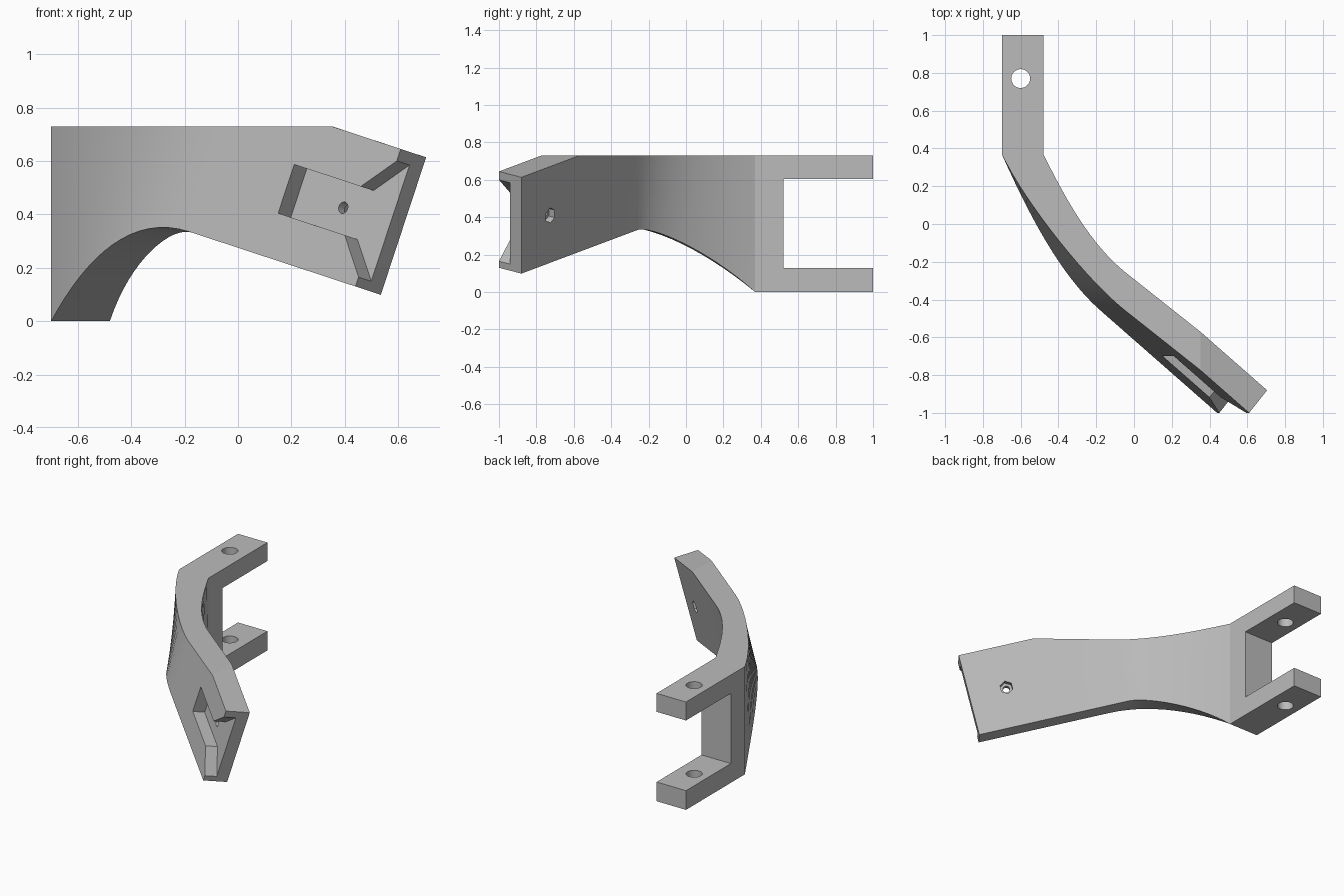
import bpy, bmesh, math
from mathutils import Vector as V, Matrix

cube = bpy.data.objects.get("Cube")
if cube:
    bpy.data.objects.remove(cube, do_unlink=True)

gray = bpy.data.materials.new("light gray")
gray.use_nodes = True
gray.diffuse_color = (0.5, 0.5, 0.5, 1)
gray.node_tree.nodes["Principled BSDF"].inputs["Base Color"].default_value = (0.5, 0.5, 0.5, 1)


def loft(name, rings):
    """Skin a closed solid through equal-length rings of points."""
    bm = bmesh.new()
    loops = [[bm.verts.new(p) for p in ring] for ring in rings]
    n = len(loops[0])
    for a, b in zip(loops, loops[1:]):
        for i in range(n):
            j = (i + 1) % n
            bm.faces.new((a[i], a[j], b[j], b[i]))
    bm.faces.new(loops[0])
    bm.faces.new(loops[-1])
    bmesh.ops.recalc_face_normals(bm, faces=bm.faces)
    mesh = bpy.data.meshes.new(name)
    bm.to_mesh(mesh)
    bm.free()
    mesh.materials.append(gray)
    obj = bpy.data.objects.new(name, mesh)
    bpy.context.collection.objects.link(obj)
    return obj


def bezier(p, t):
    u = 1 - t
    return p[0]*u**3 + p[1]*3*u*u*t + p[2]*3*u*t*t + p[3]*t**3


# Frame of the tilted arm: along it, up its end edge, and out of its front face
up = V((0.313, 0, 0.95)).normalized()
out = V((-0.61, -0.77, 0.20)).normalized()
along = up.cross(out).normalized()
level = V((0.78, -0.62, 0))
corner = V((0.44, -1.0, 0.13))
THICK, WIDTH, TOP, BEND = 0.156, 0.542, 0.73, 0.37


def arm(back, rise, depth):
    return corner - along*back + up*rise - out*depth


def clipped(back, depth):
    low = arm(back, 0, depth)
    return low + up*min(WIDTH, (TOP - low.z) / up.z)


# Corner curves of the bend, ordered front bottom, rear bottom, rear top, front top
join = 0.85
front_low, rear_low = arm(join, 0, 0), arm(0.97, 0, THICK)
front_top, rear_top = clipped(join, 0), clipped(0.97, THICK)
curves = [
    [V((-0.7, BEND, 0)), V((-0.57, 0.08, 0.24)), front_low - along*0.3, front_low],
    [V((-0.48, BEND, 0)), V((-0.4, 0.1, 0.24)), rear_low - along*0.1, rear_low],
    [V((-0.48, BEND, TOP)), V((-0.37, 0.15, TOP)), rear_top - level*0.25, rear_top],
    [V((-0.7, BEND, TOP)), V((-0.57, 0.1, TOP)), front_top - level*0.25, front_top],
]
STEPS = 16
rings = [[V((c[0].x, 1, c[0].z)) for c in curves]]
rings += [[bezier(c, i / STEPS) for c in curves] for i in range(STEPS + 1)]


# Straight arm: one ring where the top starts to slope, one at the end
def slope_start(depth):
    return (TOP - arm(0, WIDTH, depth).z) / -along.z


f, r = slope_start(0), slope_start(THICK)
rings.append([arm(f, 0, 0), arm(r, 0, THICK), arm(r, WIDTH, THICK), arm(f, WIDTH, 0)])
rings.append([arm(0, 0, 0), arm(0, 0, THICK), arm(0, WIDTH, THICK), arm(0, WIDTH, 0)])
bracket = loft("bracket_arm", rings)


def cut(cutter):
    cutter.hide_render = True
    mod = bracket.modifiers.new(cutter.name, "BOOLEAN")
    mod.operation, mod.solver, mod.object = "DIFFERENCE", "EXACT", cutter
    bpy.context.view_layer.objects.active = bracket
    bpy.ops.object.modifier_apply(modifier=mod.name)
    bpy.data.objects.remove(cutter, do_unlink=True)


def circle(sides, radius):
    return [(radius*math.cos(math.tau*i/sides + math.pi/2),
             radius*math.sin(math.tau*i/sides + math.pi/2)) for i in range(sides)]


# Gap between the two fork prongs
cut(loft("fork_gap", [[V((x, y, z)) for y, z in
                       ((0.52, 0.13), (1.2, 0.13), (1.2, 0.605), (0.52, 0.605))]
                      for x in (-1, 0)]))

# Pin hole through both prongs
cut(loft("pin_hole", [[V((-0.6 + x, 0.77 + y, z)) for x, y in circle(32, 0.05)]
                      for z in (-0.2, 1)]))

# Flared pocket, open at the arm end
half = [(0.47, 0.096), (0.128, 0.096), (0, 0.229), (-0.1, 0.333)]
mid = WIDTH / 2 - 0.005
outline = [(b, mid + h) for b, h in half] + [(b, mid - h) for b, h in reversed(half)]
cut(loft("pocket", [[arm(b, s, d) for b, s in outline] for d in (-0.1, THICK / 2)]))

# Screw hole and hexagonal nut recess on the rear face
for name, sides, radius, start in (("screw_hole", 24, 0.022, 0), ("nut_recess", 6, 0.042, 0.115)):
    cut(loft(name, [[arm(0.242 + x, mid + y, d) for x, y in circle(sides, radius)]
                    for d in (start, 0.3)]))

bpy.ops.object.select_all(action="DESELECT")
bracket.select_set(True)
bpy.context.view_layer.objects.active = bracket
bpy.ops.object.shade_smooth_by_angle(angle=math.radians(17))
